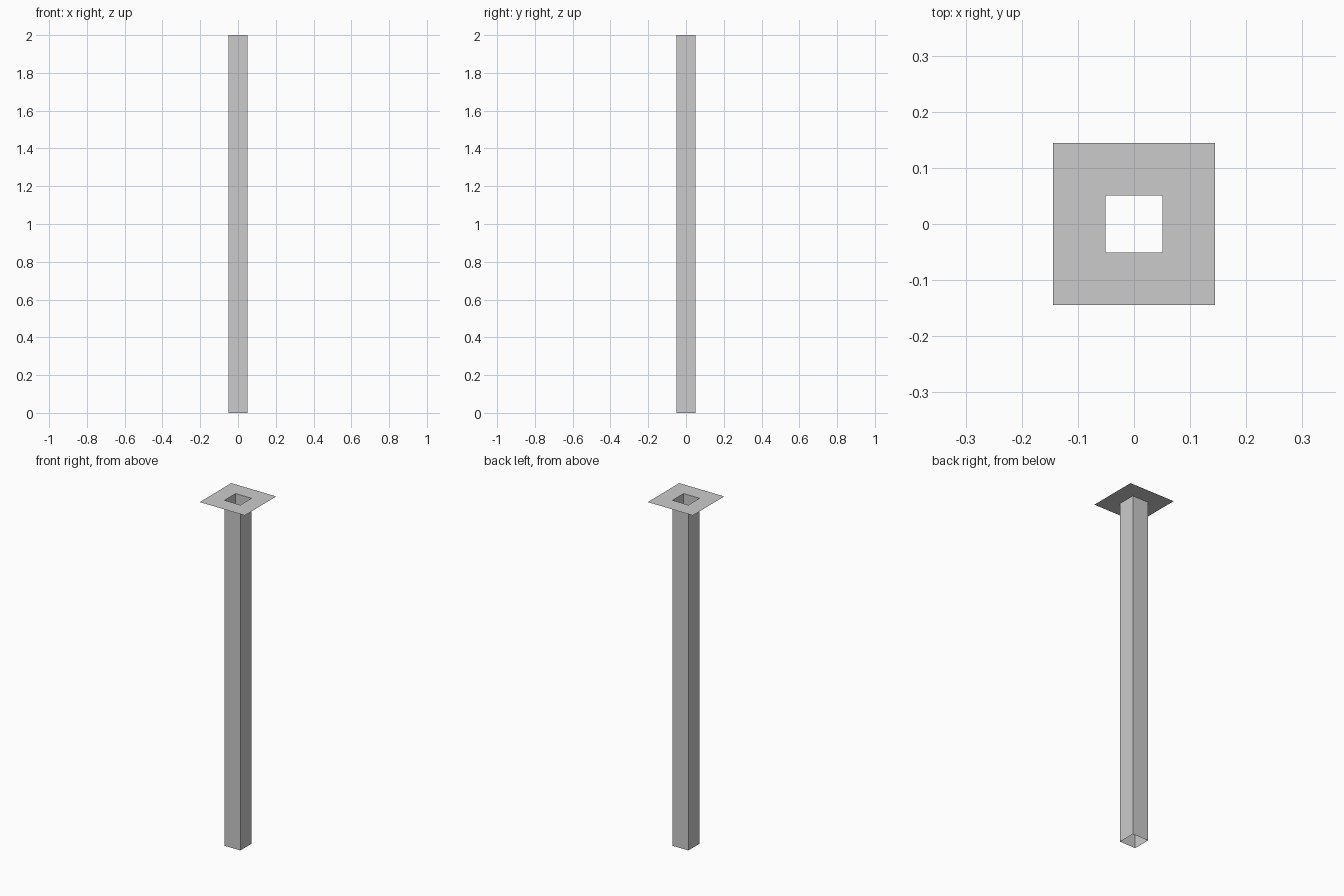
import bpy

if "Cube" in bpy.data.objects:
    bpy.data.objects.remove(bpy.data.objects["Cube"])

TUBE, FLANGE, HEIGHT = 0.051, 0.144, 2.0


def square(half, z):
    return [(-half, -half, z), (half, -half, z), (half, half, z), (-half, half, z)]


def square_band(name, start, end):
    """Open strip of four quads joining two square loops."""
    faces = [(i, (i + 1) % 4, (i + 1) % 4 + 4, i + 4) for i in range(4)]
    mesh = bpy.data.meshes.new(name)
    mesh.from_pydata(start + end, [], faces)
    obj = bpy.data.objects.new(name, mesh)
    bpy.context.collection.objects.link(obj)
    return obj


# Hollow square shaft, open at both ends
square_band("shaft", square(TUBE, 0), square(TUBE, HEIGHT))

# Flat sheet collar around the top opening, facing up
square_band("top_flange", square(FLANGE, HEIGHT), square(TUBE, HEIGHT))
